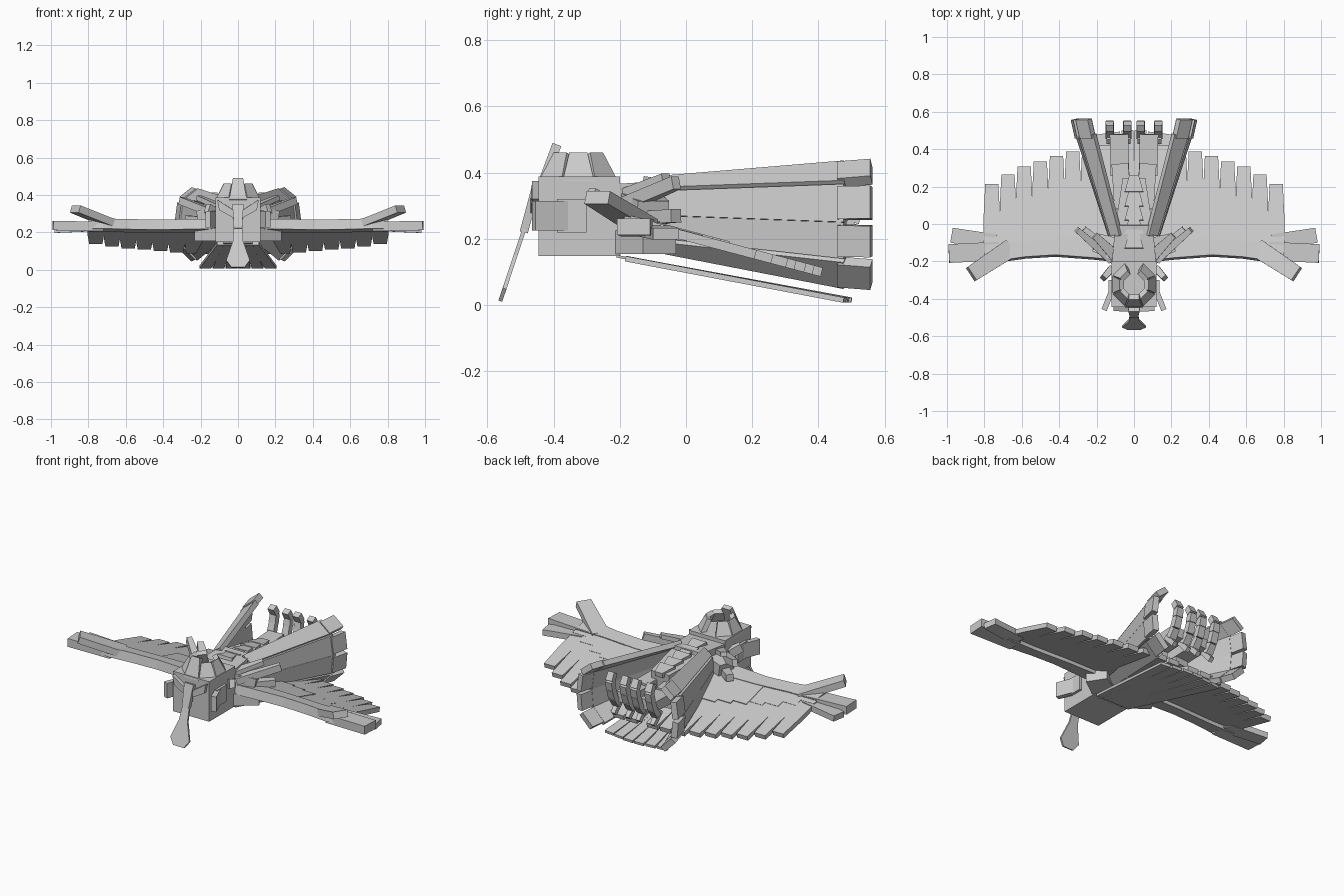
import bpy
import bmesh
import math
from mathutils import Vector

if "Cube" in bpy.data.objects:
    bpy.data.objects.remove(bpy.data.objects["Cube"], do_unlink=True)

stone = bpy.data.materials.new("grey stone")
stone.use_nodes = True
GREY = (0.6, 0.6, 0.6, 1)
stone.diffuse_color = GREY
stone.node_tree.nodes["Principled BSDF"].inputs["Base Color"].default_value = GREY


def slab(name, pts, thick):
    """Flat polygon thickened equally to both sides."""
    pts = [Vector(p) for p in pts]
    n = (pts[1] - pts[0]).cross(pts[-1] - pts[0]).normalized() * thick / 2
    bm = bmesh.new()
    low = [bm.verts.new(p - n) for p in pts]
    high = [bm.verts.new(p + n) for p in pts]
    bm.faces.new(low)
    bm.faces.new(high)
    for i in range(len(pts)):
        j = (i + 1) % len(pts)
        bm.faces.new((low[i], low[j], high[j], high[i]))
    bmesh.ops.recalc_face_normals(bm, faces=bm.faces)
    mesh = bpy.data.meshes.new(name)
    bm.to_mesh(mesh)
    bm.free()
    mesh.materials.append(stone)
    obj = bpy.data.objects.new(name, mesh)
    bpy.context.collection.objects.link(obj)


def pair(name, pts, thick):
    """Slab on the left and its mirror on the right."""
    slab("left_" + name, pts, thick)
    slab("right_" + name, [(-p[0], p[1], p[2]) for p in pts], thick)


def strip(a, b, w1, w2):
    """Four corners of a tapering strip from a to b."""
    a, b = Vector(a), Vector(b)
    side = (b - a).cross(Vector((0, 0, 1)))
    side = side.normalized() if side.length > 0.001 else Vector((1, 0, 0))
    return [a - side * w1 / 2, a + side * w1 / 2, b + side * w2 / 2, b - side * w2 / 2]


def box(name, x, y, z, both=False):
    pts = [(x[0], y[0], z[0]), (x[1], y[0], z[0]), (x[1], y[1], z[0]), (x[0], y[1], z[0])]
    mid = (z[0] + z[1]) / 2
    pts = [(p[0], p[1], mid) for p in pts]
    (pair if both else slab)(name, pts, z[1] - z[0])


# Head block with cheeks, brows and beak
box("head", (-0.12, 0.12), (-0.445, -0.2), (0.148, 0.388))
box("cheek", (0.115, 0.135), (-0.39, -0.3), (0.22, 0.32), both=True)
pair("cheek_feather", strip((0.12, -0.36, 0.27), (0.16, -0.46, 0.27), 0.03, 0.03), 0.09)
pair("ear_feather", strip((0.12, -0.24, 0.3), (0.165, -0.29, 0.33), 0.04, 0.03), 0.05)
pair("brow", [(0.01, -0.455, 0.27), (0.1, -0.45, 0.32), (0.11, -0.45, 0.375), (0.01, -0.455, 0.31)], 0.03)
slab("beak", [(-0.03, -0.455, 0.35), (0.03, -0.455, 0.35), (0.022, -0.49, 0.22), (-0.022, -0.49, 0.22)], 0.025)
slab("beard", [(-0.02, -0.475, 0.27), (0.02, -0.475, 0.27), (0.028, -0.515, 0.15), (0.063, -0.548, 0.05),
               (0.035, -0.561, 0.012), (-0.035, -0.561, 0.012), (-0.063, -0.548, 0.05), (-0.028, -0.515, 0.15)], 0.012)

# Crown of leaning plates
for i in range(-3, 4):
    ang = math.radians(i * 45)
    out = Vector((math.sin(ang), -math.cos(ang), 0))
    top = 0.485 if i == 0 else 0.455
    base = Vector((0, -0.325, 0.37)) + out * 0.108
    tip = Vector((0, -0.325, top)) + out * 0.065
    slab("crown_plate", strip(base, tip, 0.095, 0.055), 0.028)

# Body and back ridge
slab("chest", strip((0, -0.22, 0.265), (0, 0.0, 0.28), 0.24, 0.2), 0.2)
slab("trunk", strip((0, -0.02, 0.285), (0, 0.24, 0.26), 0.2, 0.12), 0.15)
for i in range(5):
    y = -0.13 + i * 0.075
    slab("back_ridge", strip((0, y, 0.375 - i * 0.008), (0, y + 0.09, 0.36 - i * 0.008), 0.1, 0.05), 0.03)
slab("belly_plate", strip((0, -0.21, 0.148), (0, 0.02, 0.1), 0.16, 0.1), 0.008)

# Shoulder guards and spikes
pair("shoulder", strip((0.06, -0.17, 0.19), (0.2, -0.08, 0.19), 0.14, 0.12), 0.07)
pair("upper_shoulder", strip((0.06, -0.15, 0.31), (0.2, -0.1, 0.28), 0.13, 0.1), 0.07)
pair("shoulder_spike", strip((0.12, -0.19, 0.3), (0.305, -0.03, 0.37), 0.05, 0.03), 0.04)
pair("collar_spike", strip((0.1, -0.17, 0.34), (0.21, -0.06, 0.385), 0.06, 0.035), 0.025)
pair("lower_spike", strip((0.12, -0.16, 0.26), (0.27, -0.03, 0.27), 0.06, 0.04), 0.04)


# Spread wings: leading arm, flight feathers, coverts and tip fingers
def arm_z(y):
    return 0.238 - 0.2 * (y + 0.15)


def feather_z(y):
    return 0.105 + 0.265 * (0.39 - y)


arm = [(0.08, -0.2), (0.22, -0.185), (0.42, -0.17), (0.58, -0.18), (0.72, -0.2),
       (0.8, -0.19), (0.8, -0.1), (0.62, -0.1), (0.4, -0.085), (0.08, -0.08)]
pair("wing_arm", [(x, y, arm_z(y)) for x, y in arm], 0.055)

tips = [0.42, 0.42, 0.41, 0.385, 0.36, 0.33, 0.305, 0.26, 0.21]
pitch = 0.0865
for i, end in enumerate(tips):
    x0 = 0.025 + i * pitch
    x1 = x0 + pitch
    near, mid = -0.13, end - 0.16
    pts = [(x0, near), (x1, near), (x1, mid), (x1 - 0.008, end), (x0 + 0.008, end), (x0, mid)]
    pair("flight_feather", [(x, y, feather_z(y)) for x, y in pts], 0.028)
    step = 0.012 if i < 5 else 0.009
    cover = [(x0, -0.12), (x1, -0.12), (x1, mid - 0.12), (x0, mid - 0.12)]
    pair("covert", [(x, y, feather_z(y) + step) for x, y in cover], 0.014)

pair("front_finger", strip((0.66, -0.13, 0.24), (0.87, -0.268, 0.325), 0.1, 0.085), 0.04)
pair("middle_finger", strip((0.72, -0.145, 0.232), (0.99, -0.158, 0.237), 0.1, 0.1), 0.05)
pair("rear_finger", strip((0.74, -0.1, 0.225), (0.975, -0.06, 0.215), 0.09, 0.08), 0.035)

# Folded wings: curved walls that flare backward, with feather ends
near = [(0.07, 0.38), (0.12, 0.345), (0.125, 0.27), (0.125, 0.2), (0.08, 0.165)]
far = [(0.21, 0.425), (0.285, 0.365), (0.3, 0.25), (0.29, 0.14), (0.21, 0.06)]
for i in range(4):
    a, b, c, d = near[i], near[i + 1], far[i + 1], far[i]
    pair("folded_wing", [(a[0], -0.06, a[1]), (b[0], -0.06, b[1]),
                         (c[0], 0.48, c[1]), (d[0], 0.48, d[1])], 0.03)
    d, c = Vector((d[0], 0.46, d[1])), Vector((c[0], 0.46, c[1]))
    gap = (c - d) * 0.07
    flare = Vector((0.022, 0.1, (0.008, 0.002, -0.002, -0.008)[i]))
    pair("folded_feather", [d + gap, c - gap, c - gap + flare, d + gap + flare], 0.035)

# Tail fan under the legs
for i in range(3):
    x = 0.035 + i * 0.07
    pair("tail_feather", strip((x * 0.5, -0.18, 0.14), (x, 0.5 - i * 0.01, 0.015), 0.05, 0.062), 0.016)

# Hind legs and hooked toes
pair("thigh", strip((0.06, 0.08, 0.24), (0.075, 0.32, 0.23), 0.09, 0.09), 0.11)
pair("shin", strip((0.075, 0.26, 0.24), (0.08, 0.48, 0.25), 0.1, 0.1), 0.06)
toe_path = [(0.47, 0.2), (0.505, 0.25), (0.525, 0.31), (0.535, 0.36), (0.51, 0.405)]
for x in (0.035, 0.13):
    for (y0, z0), (y1, z1) in zip(toe_path, toe_path[1:]):
        pair("toe", strip((x, y0, z0), (x, y1, z1), 0.045, 0.04), 0.035)
    pair("heel_claw", strip((x, 0.44, 0.22), (x, 0.5, 0.15), 0.035, 0.025), 0.03)
